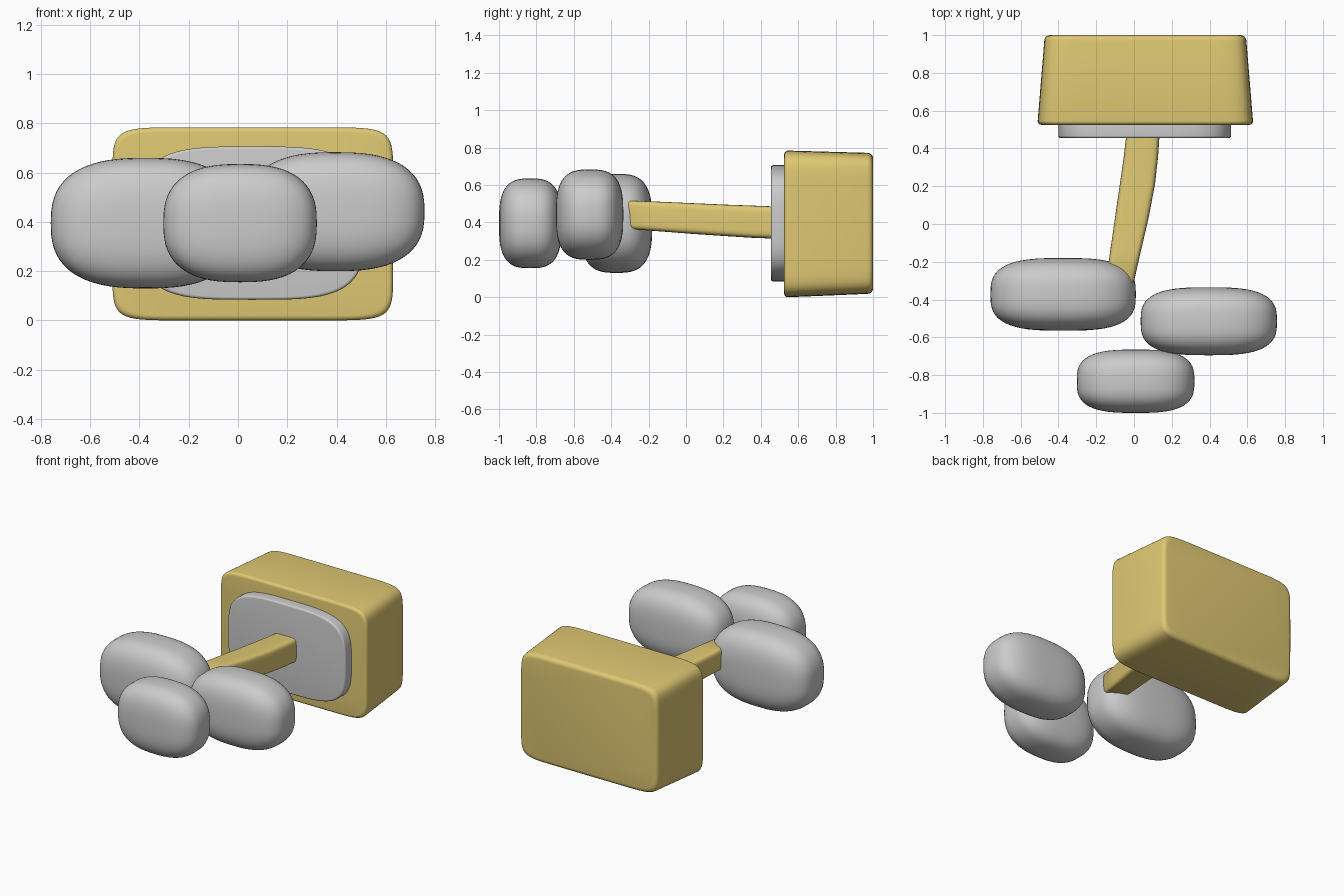
import bpy, bmesh, math

if "Cube" in bpy.data.objects:
    bpy.data.objects.remove(bpy.data.objects["Cube"])

gold = bpy.data.materials.new("gold")
gold.diffuse_color = (0.74, 0.58, 0.17, 1)
gold.use_nodes = True
gold.node_tree.nodes["Principled BSDF"].inputs["Base Color"].default_value = gold.diffuse_color


def spow(v, p):
    return math.copysign(abs(v) ** p, v)


def loft(name, sections, n, mat=None, slant=0.0, segs=64):
    """Skin superellipse sections (y, cx, cz, half_w, half_h) along y and cap the ends.
    slant shears the last section along y with height."""
    bm = bmesh.new()
    rings = []
    for i, (y, cx, cz, hw, hh) in enumerate(sections):
        ring = []
        for k in range(segs):
            t = 2 * math.pi * k / segs
            dx = hw * spow(round(math.cos(t), 9), 2 / n)
            dz = hh * spow(round(math.sin(t), 9), 2 / n)
            dy = slant * dz if i == len(sections) - 1 else 0
            ring.append(bm.verts.new((cx + dx, y + dy, cz + dz)))
        rings.append(ring)
    for a, b in zip(rings, rings[1:]):
        for k in range(segs):
            j = (k + 1) % segs
            bm.faces.new((a[k], a[j], b[j], b[k]))
    bm.faces.new(rings[0])
    bm.faces.new(rings[-1])
    bmesh.ops.recalc_face_normals(bm, faces=bm.faces)
    mesh = bpy.data.meshes.new(name)
    bm.to_mesh(mesh)
    bm.free()
    ob = bpy.data.objects.new(name, mesh)
    bpy.context.collection.objects.link(ob)
    if mat:
        mesh.materials.append(mat)
    bpy.ops.object.select_all(action='DESELECT')
    ob.select_set(True)
    bpy.context.view_layer.objects.active = ob
    bpy.ops.object.shade_smooth_by_angle(angle=math.radians(40))
    return ob


def rounded(front, back, rf, rb, steps=5):
    """Two end sections with quarter-round rims of radius rf and rb."""
    out = []
    for (y, cx, cz, w, h), r, s in ((front, rf, 1), (back, rb, -1)):
        rim = []
        for i in range(steps + 1):
            a = math.pi / 2 * i / steps
            inset = r * (1 - math.sin(a))
            rim.append((y + s * r * (1 - math.cos(a)), cx, cz, w - inset, h - inset))
        out += rim if s == 1 else rim[::-1]
    return out


def pebble(name, x, y, z, n=2.6, e=3.0, steps=28):
    """Superellipsoid filling the given (min, max) ranges."""
    (cx, hx), (cy, hy), (cz, hz) = [((a + b) / 2, (b - a) / 2) for a, b in (x, y, z)]
    secs = []
    for i in range(steps + 1):
        v = math.radians(-89.8 + 179.6 * i / steps)
        r = math.cos(v) ** (2 / e)
        secs.append((cy + hy * spow(math.sin(v), 2 / e), cx, cz, hx * r, hz * r))
    return loft(name, secs, n)


# Rear block, tapering slightly to the back
loft("rear_block", rounded((0.525, 0.06, 0.392, 0.57, 0.392),
                           (1.0, 0.06, 0.395, 0.535, 0.377), 0.02, 0.03), 10, gold)

# Plate on the front of the block
loft("front_plate", rounded((0.455, 0.057, 0.395, 0.457, 0.311),
                            (0.54, 0.057, 0.395, 0.457, 0.311), 0.012, 0.005), 3.7)

# Arm reaching forward
loft("arm", [(-0.315, -0.076, 0.440, 0.066, 0.068),
             (-0.30, -0.073, 0.440, 0.074, 0.076),
             (-0.15, -0.046, 0.432, 0.081, 0.079),
             (0.03, -0.012, 0.421, 0.089, 0.082),
             (0.21, 0.018, 0.411, 0.093, 0.084),
             (0.35, 0.036, 0.404, 0.091, 0.086),
             (0.48, 0.048, 0.399, 0.088, 0.086)], 6, gold)

# Three rounded lobes at the front
for name, x, y, z in (
    ("left_lobe", (-0.76, 0.01), (-0.565, -0.18), (0.13, 0.66)),
    ("middle_lobe", (-0.303, 0.32), (-1.0, -0.665), (0.155, 0.635)),
    ("right_lobe", (0.035, 0.757), (-0.695, -0.335), (0.20, 0.683)),
):
    pebble(name, x, y, z)
